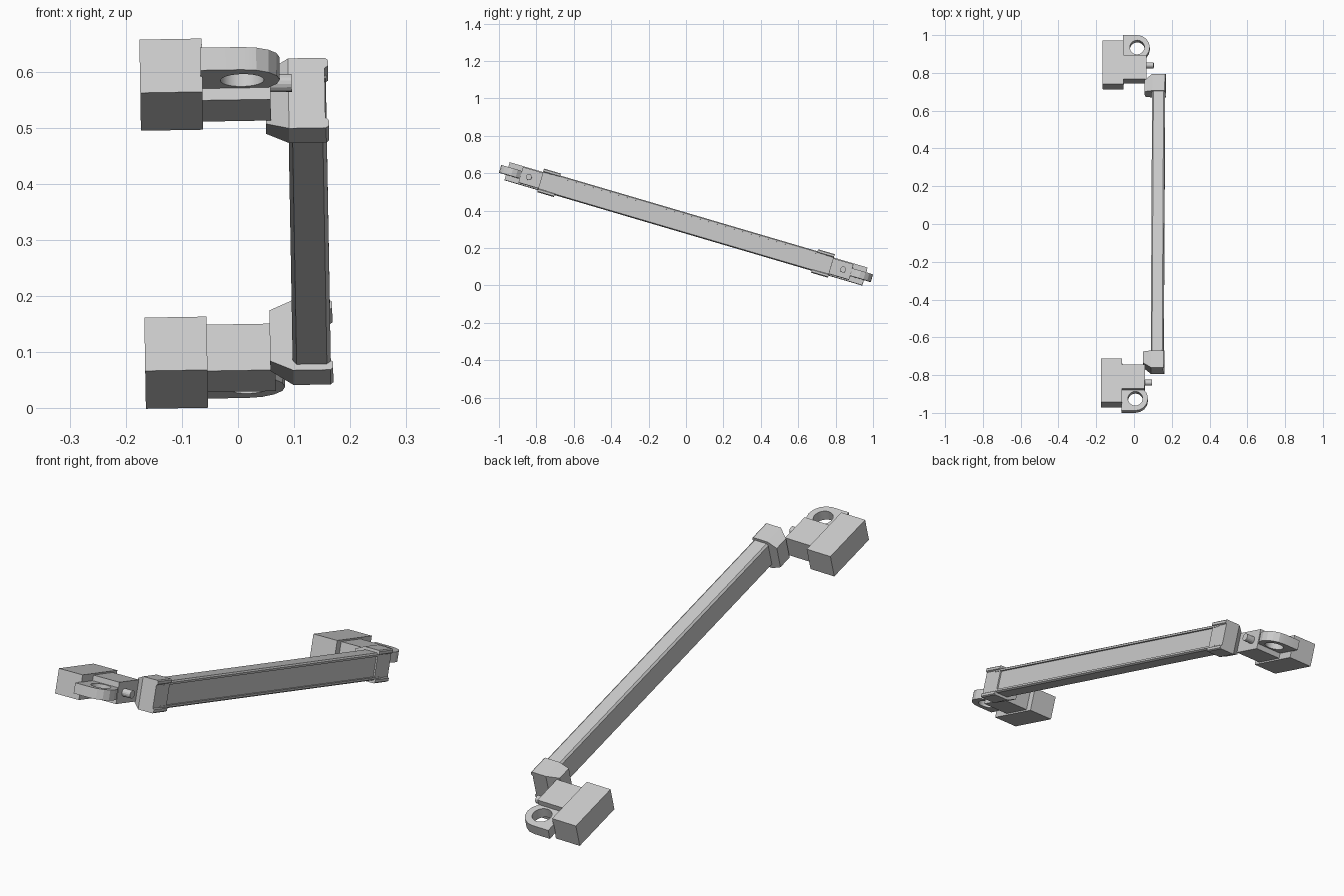
import bpy, bmesh
from math import radians, sin, cos, pi
from mathutils import Matrix, Vector

if "Cube" in bpy.data.objects:
    bpy.data.objects.remove(bpy.data.objects["Cube"])

grey = bpy.data.materials.new("light_grey")
grey.use_nodes = True
COLOUR = (0.6, 0.6, 0.6, 1)
grey.diffuse_color = COLOUR
grey.node_tree.nodes["Principled BSDF"].inputs["Base Color"].default_value = COLOUR

# The whole rail slopes down towards the back, with a slight yaw and roll
PLACE = (Matrix.Translation((0, 0, 0.331))
         @ Matrix.Rotation(radians(-0.3), 4, 'Z')
         @ Matrix.Rotation(radians(-16.4), 4, 'X')
         @ Matrix.Rotation(radians(-1), 4, 'Y'))


def finish(name, bm):
    bmesh.ops.recalc_face_normals(bm, faces=bm.faces)
    mesh = bpy.data.meshes.new(name)
    bm.to_mesh(mesh)
    bm.free()
    obj = bpy.data.objects.new(name, mesh)
    bpy.context.collection.objects.link(obj)
    mesh.materials.append(grey)
    obj.matrix_world = PLACE
    bpy.context.view_layer.objects.active = obj
    for other in bpy.context.selected_objects:
        other.select_set(False)
    obj.select_set(True)
    bpy.ops.object.shade_smooth_by_angle(angle=radians(20))
    return obj


def prism(name, loops, to_point, start, end, edit=None):
    """Fill closed 2D loops (the first is the outline) and extrude them."""
    bm = bmesh.new()
    edges = []
    for loop in loops:
        verts = [bm.verts.new(to_point(a, b, start)) for a, b in loop]
        edges += [bm.edges.new((v, verts[i - 1])) for i, v in enumerate(verts)]
    if len(loops) == 1:
        faces = [bm.faces.new(verts)]
    else:
        filled = bmesh.ops.triangle_fill(bm, edges=edges, use_beauty=True)
        faces = [g for g in filled["geom"] if isinstance(g, bmesh.types.BMFace)]
    out = bmesh.ops.extrude_face_region(bm, geom=faces, use_keep_orig=True)
    shift = to_point(0, 0, end) - to_point(0, 0, start)
    new = [g for g in out["geom"] if isinstance(g, bmesh.types.BMVert)]
    bmesh.ops.translate(bm, verts=new, vec=shift)
    if edit:
        edit(new)
    return finish(name, bm)


def along(a, b, c):
    return Vector((a, c, b))


def upward(a, b, c):
    return Vector((a, b, c))


def sideways(a, b, c):
    return Vector((c, a, b))


def box(name, x, y, half):
    outline = [(x[0], y[0]), (x[1], y[0]), (x[1], y[1]), (x[0], y[1])]
    prism(name, [outline], upward, -half, half)


def arc(x, y, r, first, last, steps):
    angles = [first + (last - first) * i / steps for i in range(steps + 1)]
    return [(x + r * cos(t), y + r * sin(t)) for t in angles]


def mirrored(half):
    return half + [(x, -z) for x, z in reversed(half)]


# Long rail: channel with bevelled corners and lips on its left side
rail = mirrored([(0.093, 0.046), (0.1, 0.054), (0.154, 0.054), (0.161, 0.049),
                 (0.161, 0.041), (0.153, 0.041)])
prism("rail", [rail], along, -0.76, 0.76)

for end, side in ((-1, "front"), (1, "back")):
    # End cap: channel block plus a tapered flange towards the bracket
    cap = mirrored([(0.094, 0.065), (0.16, 0.065), (0.165, 0.061),
                    (0.165, 0.05), (0.159, 0.046)])
    prism(side + "_cap", [cap], along, end * 0.717, end * 0.81)

    def slant(verts):
        for v in verts:
            if v.co.x < 0.06:
                v.co.y -= end * 0.03
    flange = mirrored([(0.053, 0.047), (0.094, 0.065)])
    prism(side + "_cap_flange", [flange], along, end * 0.717, end * 0.81, slant)

    # Bracket body and the larger block beside it
    box(side + "_bracket", (-0.06, 0.062), (end * 0.787, end * 0.921), 0.043)
    box(side + "_block", (-0.17, -0.059), (end * 0.758, end * 0.997), 0.0495)

    # Mounting lug: rounded on one side, with a through hole
    centre = end * 0.969
    outline = [(-0.062, end * 0.902), (-0.062, end * 1.036)]
    outline += arc(0.012, centre, 0.067, end * pi / 2, -end * pi / 2, 8)
    hole = arc(0.012, centre, 0.039, 0, 2 * pi, 24)[:-1]
    prism(side + "_lug", [outline, hole], upward, -0.021, 0.021)

    # Pivot pin
    pin = arc(end * 0.876, 0, 0.016, 0, 2 * pi, 16)[:-1]
    prism(side + "_pin", [pin], sideways, 0.05, 0.1)
